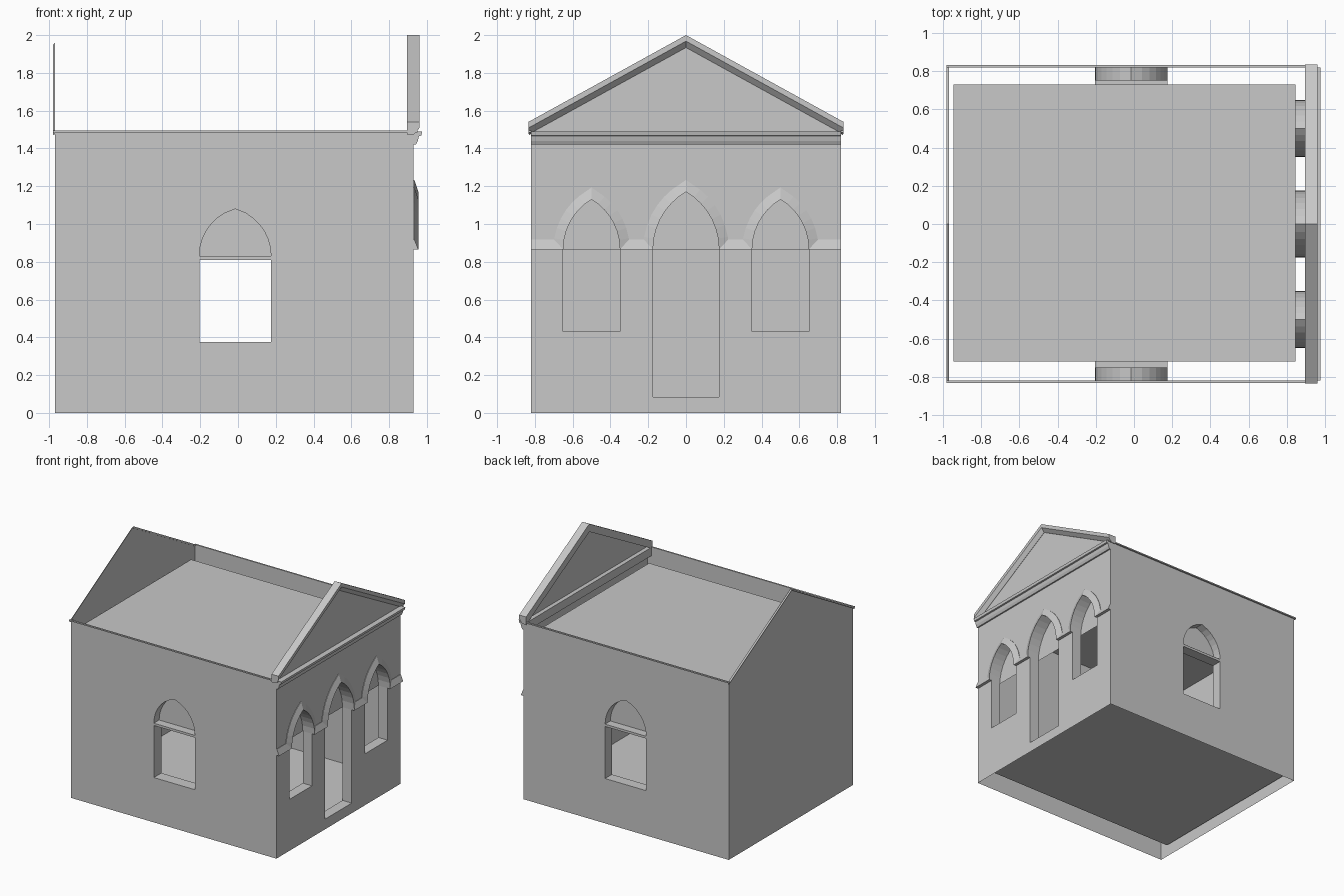
import bpy, bmesh
from mathutils import Vector

old = bpy.data.objects.get("Cube")
if old:
    bpy.data.objects.remove(old)

stone = bpy.data.materials.new("grey_stone")
stone.use_nodes = True
GREY = (0.58, 0.58, 0.58, 1)
stone.diffuse_color = GREY
stone.node_tree.nodes["Principled BSDF"].inputs["Base Color"].default_value = GREY


def finish(name, bm):
    mesh = bpy.data.meshes.new(name)
    bm.to_mesh(mesh)
    bm.free()
    mesh.materials.append(stone)
    ob = bpy.data.objects.new(name, mesh)
    bpy.context.collection.objects.link(ob)
    return ob


def place(axis, depth, u, v):
    """Point on an upright plane: axis is the plane's normal direction."""
    return Vector((depth, u, v)) if axis == "x" else Vector((u, depth, v))


def panel(name, axis, depth, facing, outlines):
    """Flat sheet: first outline is the border, the rest are holes."""
    bm = bmesh.new()
    for outline in outlines:
        vs = [bm.verts.new(place(axis, depth, u, v)) for u, v in outline]
        for i, v in enumerate(vs):
            bm.edges.new((vs[i - 1], v))
    want = place(axis, facing, 0, 0)
    bmesh.ops.triangle_fill(bm, edges=bm.edges[:], use_beauty=True, normal=want)
    bm.normal_update()
    for f in bm.faces:
        if f.normal.dot(want) < 0:
            f.normal_flip()
    bmesh.ops.dissolve_limit(bm, angle_limit=0.01, verts=bm.verts[:], edges=bm.edges[:])
    return finish(name, bm)


def reveal(name, axis, d0, d1, outline):
    """Lining of an opening, facing inwards."""
    bm = bmesh.new()
    a = [bm.verts.new(place(axis, d0, u, v)) for u, v in outline]
    b = [bm.verts.new(place(axis, d1, u, v)) for u, v in outline]
    for i in range(len(a)):
        bm.faces.new((a[i - 1], a[i], b[i], b[i - 1]))
    centre = sum((v.co for v in bm.verts), Vector()) / len(bm.verts)
    bm.normal_update()
    for f in bm.faces:
        if f.normal.dot(centre - f.calc_center_median()) < 0:
            f.normal_flip()
    return finish(name, bm)


def sweep(name, rings):
    """Closed solid through matching rings of points."""
    bm = bmesh.new()
    rs = [[bm.verts.new(p) for p in ring] for ring in rings]
    for r, s in zip(rs, rs[1:]):
        for i in range(len(r)):
            bm.faces.new((r[i - 1], r[i], s[i], s[i - 1]))
    bm.faces.new(rs[0])
    bm.faces.new(rs[-1])
    bmesh.ops.recalc_face_normals(bm, faces=bm.faces[:])
    return finish(name, bm)


def rect(u0, u1, v0, v1):
    return [(u0, v0), (u1, v0), (u1, v1), (u0, v1)]


def arch(c, w, spring, apex, steps=7):
    """Pointed two-centred arch from left spring to right spring."""
    h = apex - spring
    r = (h * h + w * w) / (2 * w)
    left = []
    for i in range(steps + 1):
        t = i / steps
        t = t * (2 - t) * 0.4 + t * 0.6
        z = h * t
        left.append((r - w - (r * r - z * z) ** 0.5, spring + z))
    return ([(c + u, v) for u, v in left] +
            [(c - u, v) for u, v in reversed(left[:-1])])


def opening(c, w, sill, spring, apex):
    return [(c - w, sill)] + arch(c, w, spring, apex) + [(c + w, sill)]


# Overall sizes: outer skin, inner room
X0, X1, Y, EAVES = -0.97, 0.93, 0.82, 1.49
IX0, IX1, IY0, IY1, FLOOR, CEIL = -0.945, 0.845, -0.72, 0.73, 0.08, 1.41
SPRING = 0.865

# Arched bays on the entrance wall: name, centre, half width, sill, apex
bays = [("near_window", -0.5, 0.15, 0.43, 1.13),
        ("door", 0, 0.175, 0.085, 1.17),
        ("far_window", 0.5, 0.15, 0.43, 1.13)]
bay_holes = [opening(c, w, s, SPRING, a) for _, c, w, s, a in bays]
gable = [(-Y, 0), (Y, 0), (Y, EAVES), (0, 1.96), (-Y, EAVES)]
panel("entrance_wall", "x", X1, 1, [gable] + bay_holes)
panel("rear_gable_wall", "x", X0, -1, [gable])
for (name, *_), hole in zip(bays, bay_holes):
    reveal(name + "_reveal", "x", X1, IX1, hole)

# Inner room: end walls, floor, ceiling
room_end = rect(IY0, IY1, FLOOR, CEIL)
panel("room_entrance_wall", "x", IX1, -1,
      [room_end] + [rect(c - w, c + w, s, SPRING) for _, c, w, s, _ in bays])
panel("room_rear_wall", "x", IX0, 1, [room_end])
for name, z in (("room_floor", FLOOR), ("room_ceiling", CEIL)):
    bm = bmesh.new()
    bm.faces.new([bm.verts.new((x, y, z)) for x, y in rect(IX0, IX1, IY0, IY1)])
    finish(name, bm)

# Side walls, each with one arched window, blind arch and transom
WC, WW, SILL, HEAD, WSPRING, WAPEX = -0.015, 0.19, 0.375, 0.81, 0.83, 1.08
for side, sgn, inner in (("right", -1, IY0), ("left", 1, IY1)):
    hole = opening(WC, WW, SILL, WSPRING, WAPEX)
    panel(side + "_wall", "y", sgn * Y, sgn, [rect(X0, X1, 0, EAVES), hole])
    panel(side + "_room_wall", "y", inner, -sgn,
          [rect(IX0, IX1, FLOOR, CEIL), rect(WC - WW, WC + WW, SILL, HEAD)])
    panel(side + "_blind_arch", "y", sgn * 0.75, sgn, [arch(WC, WW, WSPRING, WAPEX)])
    reveal(side + "_arch_reveal", "y", sgn * Y, sgn * 0.75, arch(WC, WW, WSPRING, WAPEX))
    reveal(side + "_window_reveal", "y", sgn * Y, inner,
           rect(WC - WW, WC + WW, SILL, WSPRING))
    sweep(side + "_transom", [[(x, y, z) for y, z in
          rect(sgn * (Y - 0.001), inner, HEAD, WSPRING)] for x in (WC - WW, WC + WW)])
    sweep(side + "_eaves_lip", [[(x, y, z) for y, z in
          rect(sgn * Y, sgn * 0.833, EAVES - 0.006, EAVES + 0.004)]
          for x in (X0 - 0.01, 0.95)])


# Raked copings of the two gables
def rake(name, path, profile):
    sweep(name, [[(x, y, z - drop) for x, drop in profile] for y, z in path])


rake("pediment_rake", [(-0.835, 1.54), (0, 2.0), (0.835, 1.54)],
     [(0.895, 0), (0.96, 0), (0.96, 0.032), (0.932, 0.066), (0.895, 0.066)])
rake("rear_gable_coping", [(-0.83, EAVES), (0, 1.96), (0.83, EAVES)],
     [(-0.98, 0.012), (-0.968, 0), (-0.968, 0.015), (-0.98, 0.018)])

# Horizontal cornice under the pediment
cornice = [(0.895, 1.49), (0.975, 1.49), (0.97, 1.468), (0.958, 1.465),
           (0.952, 1.44), (0.942, 1.42), (0.895, 1.42)]
sweep("pediment_cornice", [[(x, y, z) for x, z in cornice] for y in (-Y, Y)])

# Hood mould: string course that rises over each arch, chamfered back to the wall
path = [(-Y, SPRING)]
for _, c, w, _, a in bays:
    path += arch(c, w, SPRING, a)
path.append((Y, SPRING))
pts = [Vector(p) for p in path]
rings = []
for i, p in enumerate(pts):
    dirs = []
    if i:
        dirs.append((p - pts[i - 1]).normalized())
    if i < len(pts) - 1:
        dirs.append((pts[i + 1] - p).normalized())
    norms = [Vector((-d.y, d.x)) for d in dirs]
    m = sum(norms, Vector((0, 0))).normalized()
    out = p + m * (0.052 / max(m.dot(norms[0]), 0.5))
    rings.append([(X1, p.x, p.y), (0.955, p.x, p.y),
                  (0.934, out.x, out.y), (X1, out.x, out.y)])
sweep("hood_mould", rings)
